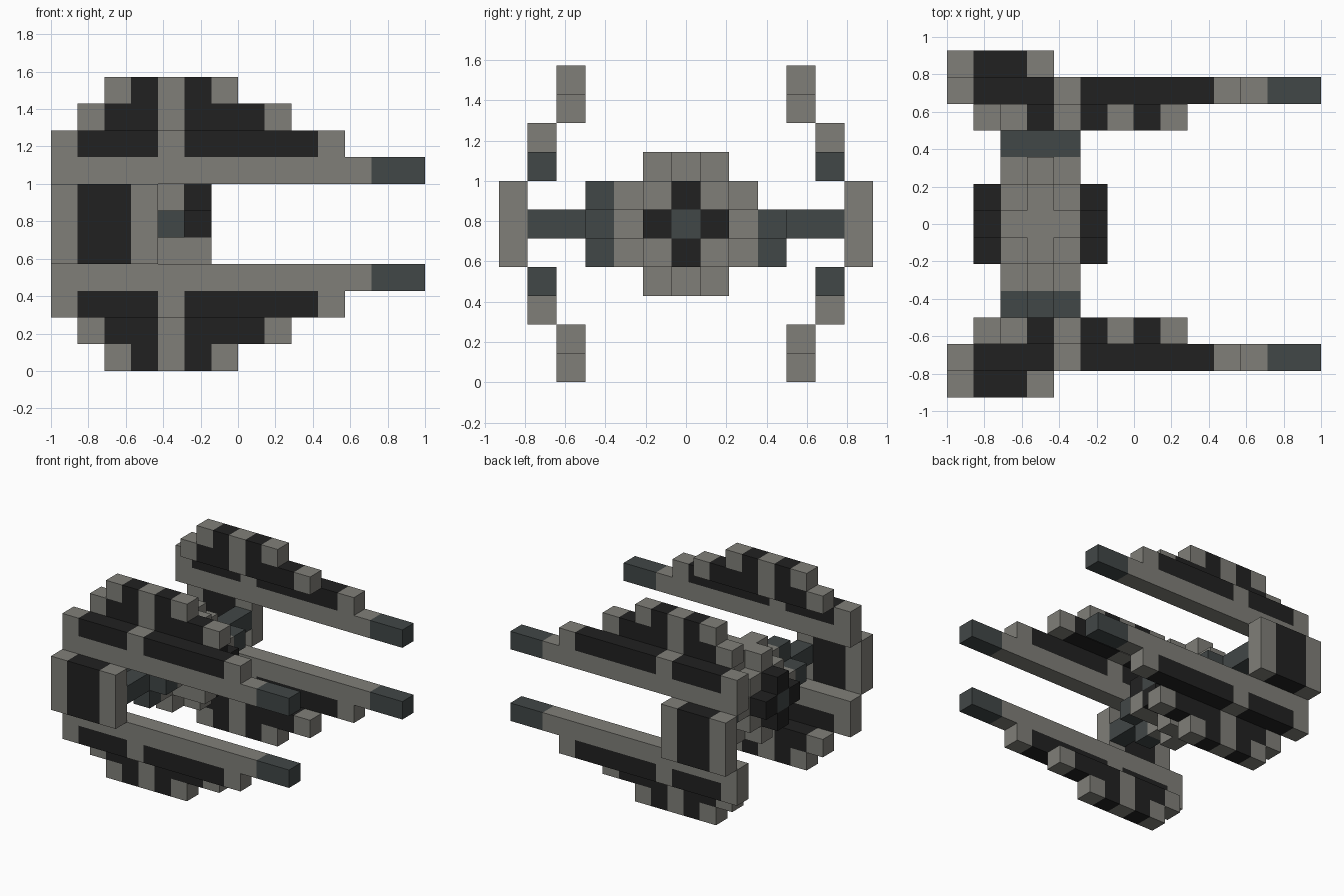
import bpy
import bmesh
from mathutils import Matrix, Vector

cube = bpy.data.objects.get("Cube")
if cube:
    bpy.data.objects.remove(cube, do_unlink=True)

U = 1 / 7                 # edge of one block
MID = 5.5                 # height of the centre, in blocks
HUB = -3.5                # x of the pod centre, in blocks


def material(name, colour):
    m = bpy.data.materials.new(name)
    m.use_nodes = True
    m.diffuse_color = colour
    m.node_tree.nodes["Principled BSDF"].inputs["Base Color"].default_value = colour
    return m


MATS = {
    "G": material("warm grey", (0.216, 0.212, 0.19, 1)),
    "D": material("near black", (0.0155, 0.0155, 0.0155, 1)),
    "B": material("slate blue", (0.053, 0.063, 0.063, 1)),
}
KEYS = list(MATS)


def part(name, boxes, mirror=None):
    """Boxes are (colour, centre, size) in blocks, relative to the hull centre."""
    bm = bmesh.new()
    for key, centre, size in boxes:
        m = Matrix.Translation(Vector(centre) * U) @ Matrix.Diagonal((*(Vector(size) * U), 1))
        verts = bmesh.ops.create_cube(bm, size=1, matrix=m)["verts"]
        for f in {f for v in verts for f in v.link_faces}:
            f.material_index = KEYS.index(key)
    mesh = bpy.data.meshes.new(name)
    bm.to_mesh(mesh)
    bm.free()
    for m in MATS.values():
        mesh.materials.append(m)
    ob = bpy.data.objects.new(name, mesh)
    ob.location.z = MID * U
    bpy.context.collection.objects.link(ob)
    if mirror:
        mod = ob.modifiers.new("mirror", "MIRROR")
        mod.use_axis = mirror
        mod.use_mirror_merge = False
    return ob


def strip(pattern, start, y, z, height=1):
    """A row of blocks along x, one letter per block, equal neighbours joined."""
    out, i = [], 0
    while i < len(pattern):
        n = 1
        while i + n < len(pattern) and pattern[i + n] == pattern[i]:
            n += 1
        out.append((pattern[i], (start + i + n / 2, y, z), (n, 1, height)))
        i += n
    return out


# Stepped wing blades with gun tips, above and below on both sides
blade = strip("G" * 12 + "BB", -7, -5, 2)
blade += strip("GDDDGDDDDDG", -7, -5, 3)
blade += strip("GDDGDDDG", -6, -4, 4)
blade += strip("GDGDG", -5, -4, 5)
part("wing_blades", blade, (False, True, True))

# Outer wing panels joining the blades
part("wing_panels", strip("GDDG", -7, -6, 0, 3), (False, True, False))

# Rounded pod: core with plus-shaped caps above, below and at the sides
pod = [("G", (HUB, 0, 0), (3, 3, 3))]
for s in (-1, 1):
    pod += [("G", (HUB, 0, 2 * s), (3, 1, 1)),
            ("G", (HUB, 2 * s, 0), (3, 1, 1))]
    for t in (-1, 1):
        pod += [("G", (HUB, t, 2 * s), (1, 1, 1)),
                ("G", (HUB, 2 * s, t), (1, 1, 1))]
pod.append(("G", (HUB + 2, -1, -1), (1, 1, 1)))
part("pod", pod)

# Dark window crosses with a blue centre at both ends of the pod
windows = []
for s in (-2, 2):
    windows.append(("B", (HUB + s, 0, 0), (1, 1, 1)))
    for t in (-1, 1):
        windows += [("D", (HUB + s, t, 0), (1, 1, 1)),
                    ("D", (HUB + s, 0, t), (1, 1, 1))]
part("pod_windows", windows)

# Pylons: collar cross and arm out to each wing panel
pylons = []
for s in (-1, 1):
    pylons += [("B", (HUB, 3 * s, 0), (3, 1, 1)),
               ("B", (HUB, 3 * s, -1), (1, 1, 1)),
               ("B", (HUB, 4.5 * s, 0), (1, 2, 1))]
pylons.append(("B", (HUB, -3, 1), (1, 1, 1)))
part("pylons", pylons)
